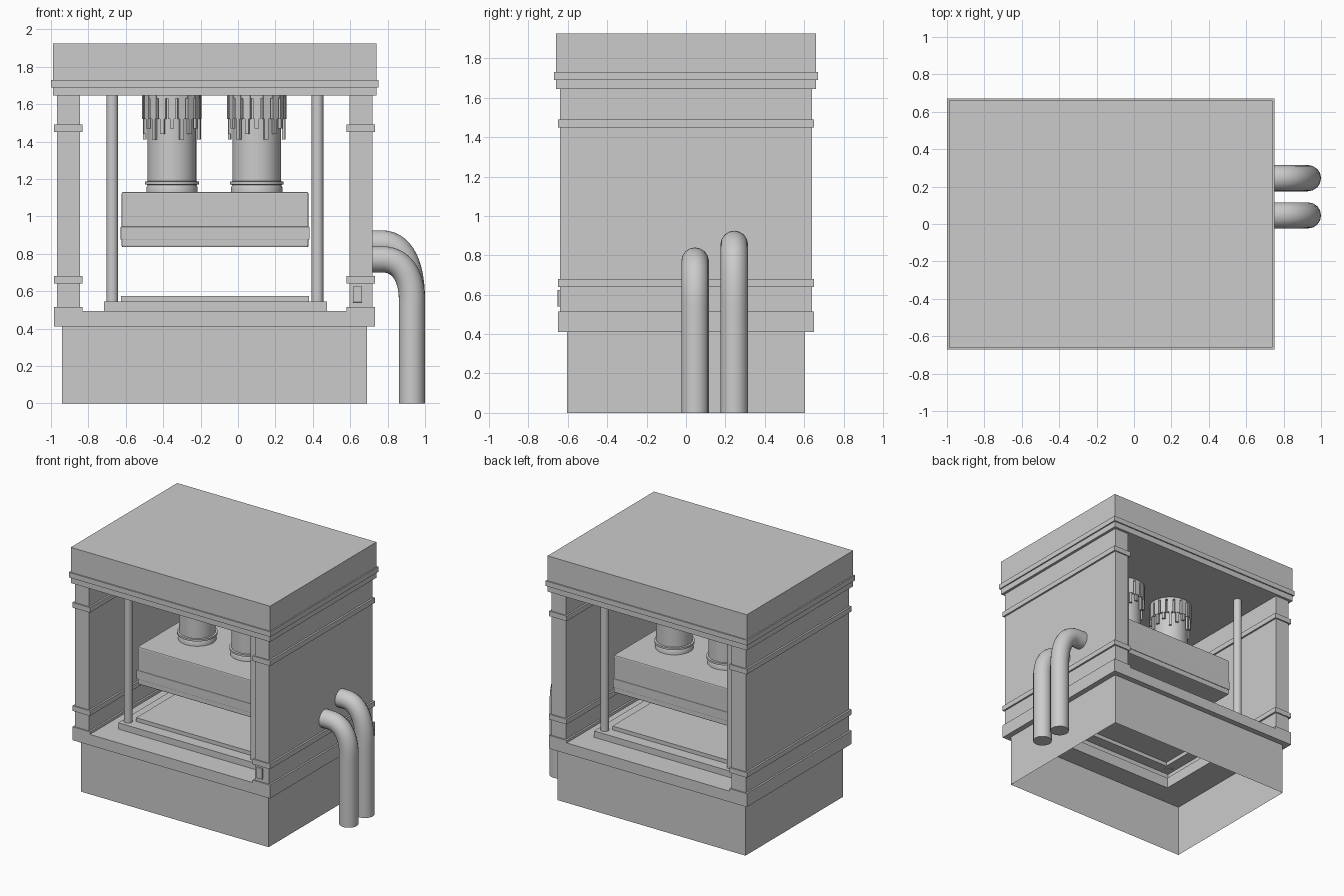
import bpy, bmesh, math
from mathutils import Matrix, Vector

if "Cube" in bpy.data.objects:
    bpy.data.objects.remove(bpy.data.objects["Cube"])

CX = -0.125  # press centre line


def finish(name, bm, smooth=False):
    bmesh.ops.recalc_face_normals(bm, faces=bm.faces[:])
    me = bpy.data.meshes.new(name)
    bm.to_mesh(me)
    bm.free()
    ob = bpy.data.objects.new(name, me)
    bpy.context.collection.objects.link(ob)
    if smooth:
        bpy.ops.object.select_all(action='DESELECT')
        bpy.context.view_layer.objects.active = ob
        ob.select_set(True)
        bpy.ops.object.shade_smooth_by_angle(angle=math.radians(35))
    return ob


def box(name, x0, x1, y0, y1, z0, z1, bevel=0):
    bm = bmesh.new()
    m = Matrix.Translation(((x0 + x1) / 2, (y0 + y1) / 2, (z0 + z1) / 2)) \
        @ Matrix.Diagonal((x1 - x0, y1 - y0, z1 - z0, 1))
    bmesh.ops.create_cube(bm, size=1, matrix=m)
    ob = finish(name, bm)
    if bevel:
        b = ob.modifiers.new("bevel", 'BEVEL')
        b.width, b.segments = bevel, 2
    return ob


def rect_shell(name, loops, closed=False):
    """Join rectangular loops (x0, x1, half depth, z) into a stepped shell."""
    bm = bmesh.new()
    rings = [[bm.verts.new(p) for p in ((a, -d, z), (b, -d, z), (b, d, z), (a, d, z))]
             for a, b, d, z in loops]
    pairs = list(zip(rings, rings[1:])) + ([(rings[-1], rings[0])] if closed else [])
    for r, s in pairs:
        for i in range(4):
            j = (i + 1) % 4
            bm.faces.new((r[i], r[j], s[j], s[i]))
    if not closed:
        bm.faces.new(rings[-1])
    return finish(name, bm)


def lathe(name, profile, x, y, n=48):
    """Revolve (radius, z) points around a vertical axis."""
    bm = bmesh.new()
    vs = [bm.verts.new((r, 0, z)) for r, z in profile]
    es = [bm.edges.new(e) for e in zip(vs, vs[1:])]
    bmesh.ops.spin(bm, geom=vs + es, cent=(0, 0, 0), axis=(0, 0, 1),
                   angle=2 * math.pi, steps=n)
    bmesh.ops.remove_doubles(bm, verts=bm.verts[:], dist=1e-5)
    bmesh.ops.translate(bm, verts=bm.verts[:], vec=(x, y, 0))
    return finish(name, bm, True)


# Crown: top housing with a projecting band
box("crown_lower", -0.99, 0.74, -0.66, 0.66, 1.645, 1.69)
box("crown_band", -1.0, 0.75, -0.67, 0.67, 1.69, 1.73)
box("crown_top", -0.99, 0.74, -0.66, 0.66, 1.73, 1.925)

# Side walls with wrap-around bands
for side, x0, x1 in (("left", -0.969, -0.845), ("right", 0.595, 0.719)):
    box(side + "_wall", x0, x1, -0.64, 0.64, 0.49, 1.645)
    for part, z0, z1 in (("upper_band", 1.45, 1.49), ("lower_band", 0.64, 0.68),
                         ("foot_band", 0.485, 0.515)):
        box(side + "_" + part, x0 - 0.014, x1 + 0.014, -0.65, 0.65, z0, z1)

# Deck frame, open in the middle, and the stepped hollow bed above it
a, b, c, d = -0.983, 0.733, -0.69, 0.45
rect_shell("deck_frame", [(a, b, 0.65, 0.41), (a, b, 0.65, 0.495),
                          (c, d, 0.435, 0.495), (c, d, 0.435, 0.41)], True)
rect_shell("press_bed", [(-0.716, 0.476, 0.46, 0.495), (-0.716, 0.476, 0.46, 0.545),
                         (-0.625, 0.38, 0.37, 0.545), (-0.625, 0.38, 0.37, 0.575)])


# Sheet skirt with rounded notches front and back, plain at the sides
def notch(x0, x1, top=0.375, r=0.022):
    pts = [(x0, 0)]
    for cx, start in ((x0 + r, 180), (x1 - r, 90)):
        for k in range(5):
            t = math.radians(start - k * 22.5)
            pts.append((cx + r * math.cos(t), top - r + r * math.sin(t)))
    return pts + [(x1, 0)]


outline = [(-0.94, 0)] + notch(-0.83, -0.572) + notch(0.322, 0.58) \
    + [(0.69, 0), (0.69, 0.41), (-0.94, 0.41)]
bm = bmesh.new()
for y in (-0.605, 0.605):
    f = bm.faces.new([bm.verts.new((x, y, z)) for x, z in outline])
    bmesh.ops.triangulate(bm, faces=[f])
for x in (-0.94, 0.69):
    bm.faces.new([bm.verts.new(p) for p in ((x, -0.605, 0), (x, 0.605, 0),
                                            (x, 0.605, 0.41), (x, -0.605, 0.41))])
finish("base_skirt", bm)

# Guide rods at the four corners of the bed
for x in (-0.672, 0.425):
    for y in (-0.4, 0.4):
        lathe("guide_rod", [(0, 0.54), (0.031, 0.54), (0.031, 1.646), (0, 1.646)], x, y, 24)

# Ram block with lower lip
box("ram_block", -0.622, 0.377, -0.36, 0.36, 0.835, 1.13, 0.008)
box("ram_lip", -0.628, 0.383, -0.364, 0.364, 0.875, 0.945, 0.004)

# Hydraulic cylinders with collar and a fringe of hanging fingers
for x in (-0.353, 0.1):
    lathe("hydraulic_cylinder", [(0, 1.125), (0.137, 1.125), (0.137, 1.155), (0.131, 1.168),
                                 (0.144, 1.171), (0.144, 1.186), (0.13, 1.188),
                                 (0.13, 1.646)], x, 0)
    lathe("fringe_ring", [(0.13, 1.63), (0.156, 1.63), (0.156, 1.646)], x, 0)
    bm = bmesh.new()
    n = 18
    for i in range(n):
        rot = Matrix.Translation((x, 0, 0)) @ Matrix.Rotation(2 * math.pi * (i + 0.5) / n, 4, 'Z')
        low = (1.44, 1.47, 1.41)[i % 3]
        for r, t, w, z0, z1 in ((0.148, 0.02, 0.04, 1.52, 1.645),
                                (0.147, 0.016, 0.022, low, 1.53)):
            m = rot @ Matrix.Translation((r, 0, (z0 + z1) / 2)) \
                @ Matrix.Diagonal((t, w, z1 - z0, 1))
            bmesh.ops.create_cube(bm, size=1, matrix=m)
    finish("fringe_fingers", bm)

# Small control box on the right wall
box("control_box", 0.614, 0.664, -0.652, -0.63, 0.54, 0.625, 0.003)

# Bent supply pipes on the right side
for y, z, drop in ((0.046, 0.77, 0.22), (0.245, 0.855, 0.3)):
    cu = bpy.data.curves.new("supply_pipe", 'CURVE')
    cu.dimensions = '3D'
    cu.bevel_depth, cu.bevel_resolution, cu.resolution_u = 0.07, 6, 14
    cu.use_fill_caps = True
    sp = cu.splines.new('BEZIER')
    sp.bezier_points.add(3)
    pts = [((0.70, z), (0.68, z), (0.72, z)),
           ((0.77, z), (0.75, z), (0.875, z)),
           ((0.93, z - drop), (0.93, z - drop * 0.4), (0.93, z - drop - 0.1)),
           ((0.93, 0), (0.93, 0.1), (0.93, -0.1))]
    for bp, (co, hl, hr) in zip(sp.bezier_points, pts):
        bp.handle_left_type = bp.handle_right_type = 'FREE'
        bp.co, bp.handle_left, bp.handle_right = [Vector((p[0], y, p[1])) for p in (co, hl, hr)]
    ob = bpy.data.objects.new("supply_pipe", cu)
    bpy.context.collection.objects.link(ob)
    bpy.ops.object.select_all(action='DESELECT')
    bpy.context.view_layer.objects.active = ob
    ob.select_set(True)
    bpy.ops.object.convert(target='MESH')
    bpy.ops.object.shade_smooth_by_angle(angle=math.radians(35))
